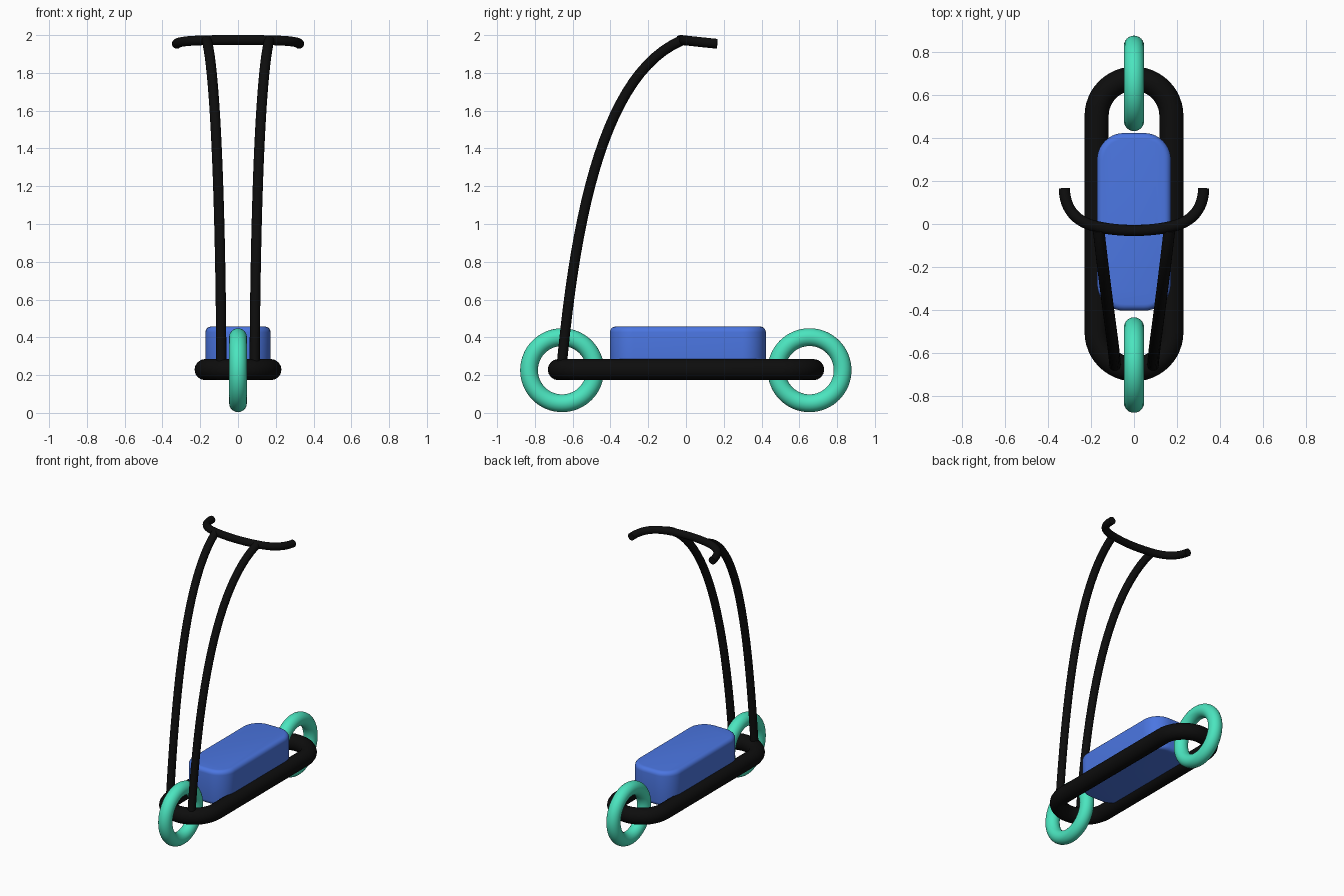
import bpy, bmesh
from math import radians, pi, sin, cos
from mathutils import Vector

if "Cube" in bpy.data.objects:
    bpy.data.objects.remove(bpy.data.objects["Cube"])


def material(name, rgb):
    m = bpy.data.materials.new(name)
    m.diffuse_color = (*rgb, 1)
    m.use_nodes = True
    m.node_tree.nodes["Principled BSDF"].inputs["Base Color"].default_value = m.diffuse_color
    return m


black = material("black", (0.004, 0.004, 0.004))
teal = material("teal", (0.07, 0.78, 0.52))
blue = material("blue", (0.07, 0.18, 0.75))


def finish(obj, mat):
    obj.data.materials.clear()
    obj.data.materials.append(mat)
    bpy.ops.object.select_all(action='DESELECT')
    obj.select_set(True)
    bpy.context.view_layer.objects.active = obj
    bpy.ops.object.shade_smooth_by_angle(angle=radians(40))


def tube(name, pts, radius, cyclic=False):
    """Round tube swept along a list of points."""
    cu = bpy.data.curves.new(name, 'CURVE')
    cu.dimensions = '3D'
    cu.bevel_depth = radius
    cu.bevel_resolution = 6
    cu.use_fill_caps = not cyclic
    sp = cu.splines.new('POLY')
    sp.points.add(len(pts) - 1)
    for p, co in zip(sp.points, pts):
        p.co = (*co, 1)
    sp.use_cyclic_u = cyclic
    obj = bpy.data.objects.new(name, cu)
    bpy.context.collection.objects.link(obj)
    bpy.ops.object.select_all(action='DESELECT')
    obj.select_set(True)
    bpy.context.view_layer.objects.active = obj
    bpy.ops.object.convert(target='MESH')
    obj = bpy.context.object
    finish(obj, black)
    return obj


def bezier(a, b, c, d, n=24):
    a, b, c, d = map(Vector, (a, b, c, d))
    return [a * (1 - t) ** 3 + 3 * b * t * (1 - t) ** 2 + 3 * c * t * t * (1 - t) + d * t ** 3
            for t in (i / n for i in range(n + 1))]


# Stadium-shaped base frame
R, Y, Z = 0.174, 0.502, 0.229
loop = []
for start, cy in ((0, Y), (pi, -Y)):
    for i in range(25):
        a = start + pi * i / 24
        loop.append((R * cos(a), cy + R * sin(a), Z))
tube("base_frame", loop, 0.056, True)

# Wheels
for name, y in (("front_wheel", -0.656), ("rear_wheel", 0.654)):
    bpy.ops.mesh.primitive_torus_add(location=(0, y, 0.226), rotation=(0, pi / 2, 0),
                                     major_radius=0.175, minor_radius=0.047,
                                     major_segments=64, minor_segments=24)
    wheel = bpy.context.object
    wheel.name = name
    finish(wheel, teal)

# Deck box: round the upright corners, then soften the rims
bm = bmesh.new()
bmesh.ops.create_cube(bm, size=1)
for v in bm.verts:
    v.co = (v.co.x * 0.344, v.co.y * 0.826 + 0.01, v.co.z * 0.25 + 0.332)
upright = [e for e in bm.edges if abs(e.verts[0].co.z - e.verts[1].co.z) > 0.1]
bmesh.ops.bevel(bm, geom=upright, offset=0.125, segments=10, profile=0.5, affect='EDGES')
rims = [e for e in bm.edges if abs(e.verts[0].co.z - e.verts[1].co.z) < 0.01]
bmesh.ops.bevel(bm, geom=rims, offset=0.03, segments=5, profile=0.5, affect='EDGES')
me = bpy.data.meshes.new("deck_box")
bm.to_mesh(me)
bm.free()
deck = bpy.data.objects.new("deck_box", me)
bpy.context.collection.objects.link(deck)
finish(deck, blue)

# Twin curved steering stems
for side, s in (("left", -1), ("right", 1)):
    tube(side + "_stem", bezier((s * 0.088, -0.66, 0.23), (s * 0.092, -0.58, 1.1),
                                (s * 0.12, -0.42, 1.8), (s * 0.165, -0.025, 1.971)), 0.027)

# Handlebar: shallow bow with grips swept back
half = bezier((0, -0.03, 1.974), (0.07, -0.03, 1.974), (0.14, -0.022, 1.974), (0.2, -0.005, 1.972), 10)
half += bezier((0.2, -0.005, 1.972), (0.285, 0.022, 1.969), (0.322, 0.085, 1.962), (0.324, 0.165, 1.954), 16)[1:]
bar = [(-p.x, p.y, p.z) for p in reversed(half[1:])] + [tuple(p) for p in half]
tube("handlebar", bar, 0.026)
